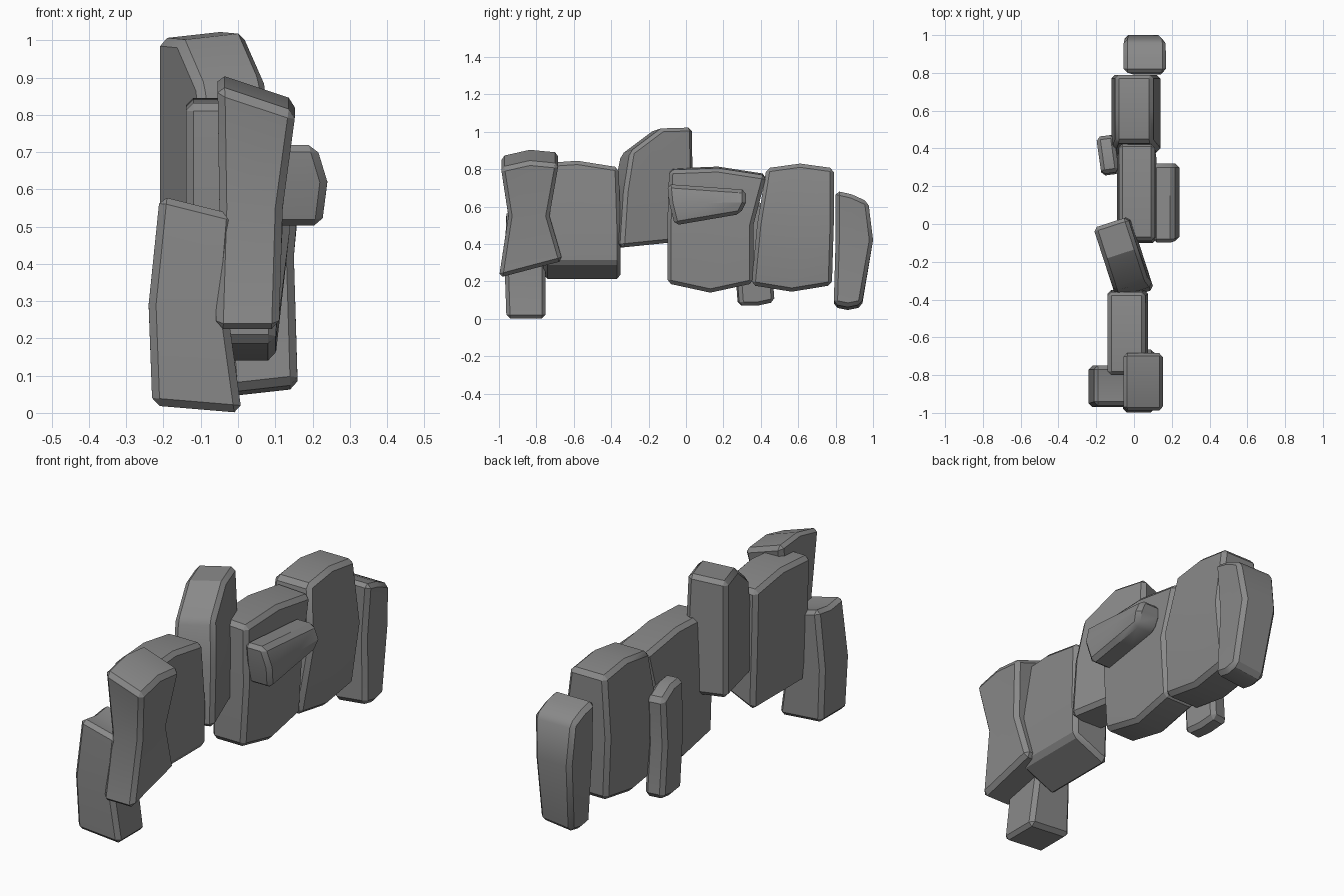
import bpy
import bmesh
import math
from mathutils import Matrix, Vector

if "Cube" in bpy.data.objects:
    bpy.data.objects.remove(bpy.data.objects["Cube"], do_unlink=True)

# One grey stone colour
stone = bpy.data.materials.new("grey_stone")
stone.use_nodes = True
grey = (0.25, 0.25, 0.25, 1.0)
stone.diffuse_color = grey
shader = stone.node_tree.nodes["Principled BSDF"]
shader.inputs["Base Color"].default_value = grey
shader.inputs["Roughness"].default_value = 0.9


def rock(name, bottom, middle, top, roll=(0, 0), pitch=(0, 0), crown=(0, 0),
         yaw=0, chamfer=0.02):
    """Chamfered slab lofted through three levels of (z, x0, x1, y0, y1).

    roll, pitch and crown give the (bottom, top) cap its tilt across x,
    its tilt along y and its raised or sunken centre line.
    """
    bm = bmesh.new()
    rings = []
    pivot = Vector(((middle[1] + middle[2]) / 2, (middle[3] + middle[4]) / 2, 0))
    turn = Matrix.Rotation(math.radians(yaw), 3, 'Z')
    for level, cap in ((bottom, 0), (middle, None), (top, 1)):
        z, x0, x1, y0, y1 = level
        ring = []
        for sx, sy in ((-1, -1), (1, -1), (1, 0), (1, 1), (-1, 1), (-1, 0)):
            x = x1 if sx > 0 else x0
            y = (y0 + y1) / 2 + sy * (y1 - y0) / 2
            lift = 0
            if cap is not None:
                lift = roll[cap] * sx + pitch[cap] * sy
                lift += crown[cap] * (1 - abs(sy))
            point = turn @ (Vector((x, y, z + lift)) - pivot) + pivot
            ring.append(bm.verts.new(point))
        rings.append(ring)

    # Side walls between the rings, then two quads on each end
    for low, high in zip(rings, rings[1:]):
        for i in range(len(low)):
            j = (i + 1) % len(low)
            bm.faces.new((low[i], low[j], high[j], high[i]))
    for ring in (rings[0], rings[-1]):
        a, b, c, d, e, f = ring
        bm.faces.new((a, b, c, f))
        bm.faces.new((f, c, d, e))
    bmesh.ops.recalc_face_normals(bm, faces=bm.faces)

    # Chamfer only the hard edges
    hard = [e for e in bm.edges if e.calc_face_angle(0) > math.radians(40)]
    bmesh.ops.bevel(bm, geom=hard, offset=chamfer, segments=1, profile=0.5,
                    affect='EDGES', clamp_overlap=True)
    bmesh.ops.recalc_face_normals(bm, faces=bm.faces)
    mesh = bpy.data.meshes.new(name)
    bm.to_mesh(mesh)
    bm.free()
    mesh.materials.append(stone)
    obj = bpy.data.objects.new(name, mesh)
    bpy.context.collection.objects.link(obj)

    bpy.ops.object.select_all(action='DESELECT')
    obj.select_set(True)
    bpy.context.view_layer.objects.active = obj
    bpy.ops.object.shade_smooth_by_angle(angle=math.radians(30))
    return obj


# Front end of the wall
rock("front_slab",
     (0.265, -0.06, 0.11, -1.0, -0.66),
     (0.55, -0.05, 0.12, -0.95, -0.73),
     (0.85, -0.055, 0.155, -0.99, -0.68),
     roll=(0, -0.035), pitch=(0.045, 0.01), crown=(0, 0.025))
rock("front_low_rock",
     (0.01, -0.23, 0.01, -0.96, -0.75),
     (0.29, -0.24, -0.03, -0.97, -0.75),
     (0.56, -0.21, -0.01, -0.96, -0.75),
     roll=(-0.01, -0.025), crown=(0, -0.015))
rock("front_middle_slab",
     (0.25, -0.13, 0.07, -0.76, -0.35),
     (0.5, -0.14, 0.075, -0.79, -0.35),
     (0.82, -0.14, 0.06, -0.8, -0.36),
     roll=(0.045, 0), pitch=(0, -0.01), crown=(0, 0.025))

# Raised, turned slab at the centre
rock("tall_centre_slab",
     (0.4, -0.16, 0.045, -0.39, 0.02),
     (0.68, -0.16, 0.045, -0.37, 0.02),
     (0.95, -0.16, 0.03, -0.33, 0.02),
     roll=(0, 0.01), pitch=(0.02, 0.065), crown=(0, 0.06), yaw=18)

# Wide slabs behind the centre
rock("rear_middle_slab",
     (0.19, -0.08, 0.1, -0.1, 0.36),
     (0.5, -0.09, 0.12, -0.1, 0.36),
     (0.785, -0.08, 0.11, -0.09, 0.43),
     roll=(0, -0.005), pitch=(0, -0.015), crown=(-0.05, 0.025))
rock("rear_wide_slab",
     (0.18, -0.1, 0.1, 0.35, 0.78),
     (0.5, -0.12, 0.14, 0.38, 0.79),
     (0.805, -0.1, 0.1, 0.43, 0.79),
     crown=(-0.035, 0.025))

# Small rocks leaning on either side
rock("side_wedge",
     (0.53, 0.1, 0.225, -0.06, 0.29),
     (0.62, 0.1, 0.24, -0.09, 0.32),
     (0.705, 0.1, 0.21, -0.1, 0.32),
     pitch=(0.03, -0.015))
rock("side_pillar",
     (0.08, -0.18, -0.08, 0.28, 0.47),
     (0.35, -0.185, -0.085, 0.26, 0.45),
     (0.61, -0.185, -0.09, 0.27, 0.47),
     pitch=(0.01, -0.02), crown=(-0.01, 0.02), yaw=8)

# Back end of the wall
rock("back_pillar",
     (0.07, -0.02, 0.16, 0.79, 0.94),
     (0.42, -0.05, 0.15, 0.8, 1.0),
     (0.655, -0.055, 0.17, 0.8, 0.975),
     roll=(0.01, 0), pitch=(0, -0.03), crown=(-0.015, 0.01))
